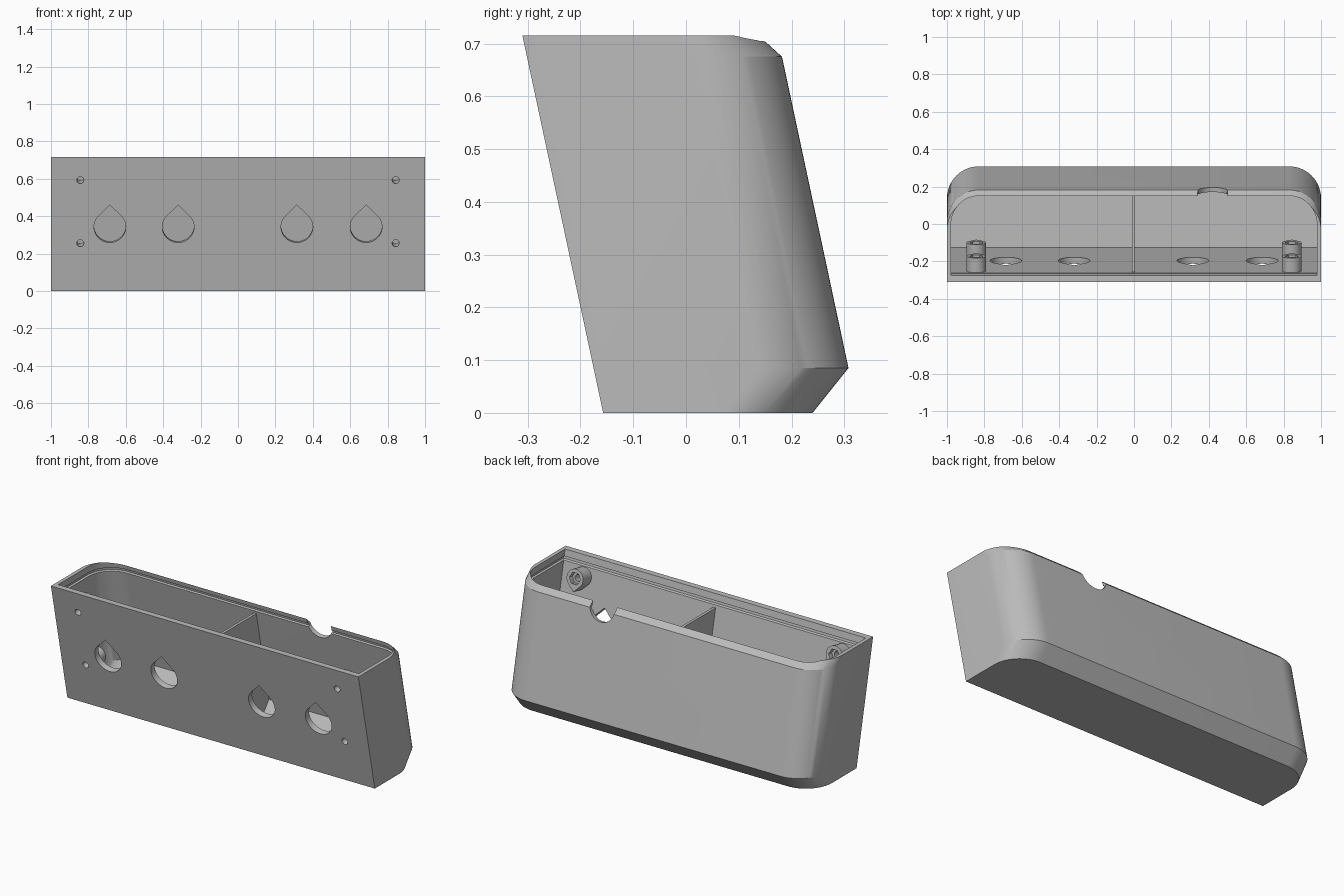
import bpy, bmesh, math
from mathutils import Vector

cube = bpy.data.objects.get("Cube")
if cube:
    bpy.data.objects.remove(cube, do_unlink=True)

LEAN = 0.214
grey = bpy.data.materials.new("plain_grey")
grey.use_nodes = True
grey.diffuse_color = (0.5, 0.5, 0.5, 1)
grey.node_tree.nodes["Principled BSDF"].inputs["Base Color"].default_value = (0.5, 0.5, 0.5, 1)

X = Vector((1, 0, 0))
UP = Vector((0, -LEAN, 1)).normalized()      # up along the leaning panel
IN = Vector((0, 1, LEAN)).normalized()       # from the panel into the box


def front(z):
    return -0.157 - LEAN * z


def loft(name, rings):
    """Closed solid through rings of equal point count."""
    bm = bmesh.new()
    loops = [[bm.verts.new(p) for p in ring] for ring in rings]
    n = len(loops[0])
    for a, b in zip(loops, loops[1:]):
        for i in range(n):
            j = (i + 1) % n
            bm.faces.new((a[i], a[j], b[j], b[i]))
    bm.faces.new(loops[0][::-1])
    bm.faces.new(loops[-1])
    bmesh.ops.recalc_face_normals(bm, faces=bm.faces)
    mesh = bpy.data.meshes.new(name)
    bm.to_mesh(mesh)
    bm.free()
    mesh.materials.append(grey)
    obj = bpy.data.objects.new(name, mesh)
    bpy.context.collection.objects.link(obj)
    return obj


def prism(name, pts, origin, u, v, axis, start, end):
    o = Vector(origin)
    return loft(name, [[o + u * a + v * b + axis * d for a, b in pts] for d in (start, end)])


def on_panel(name, pts, x, z, start, end):
    return prism(name, pts, (x, front(z), z), X, UP, IN, start, end)


def circle(r, n=32):
    return [(r * math.cos(math.tau * i / n), r * math.sin(math.tau * i / n)) for i in range(n)]


def teardrop(r, way=1, n=32):
    """Circle with a pointed end at 45 degrees."""
    pts = [(0, way * r * math.sqrt(2))]
    for i in range(n + 1):
        a = math.radians(135 + 270 * i / n)
        pts.append((r * math.cos(a), way * r * math.sin(a)))
    return pts


def outline(z, w, f, b, r, n=16):
    """Plan section: square front corners, rounded back corners."""
    pts = [Vector((-w, f, z)), Vector((w, f, z))]
    for side in (0, 1):
        for i in range(n + 1):
            a = math.pi / 2 * (side + i / n)
            cx = (w - r) * (1 - 2 * side)
            pts.append(Vector((cx + r * math.cos(a), b - r + r * math.sin(a), z)))
    return pts


def cut(obj, cutters):
    for c in cutters:
        c.hide_render = True
        mod = obj.modifiers.new("cut", "BOOLEAN")
        mod.operation, mod.solver, mod.object = "DIFFERENCE", "EXACT", c
        bpy.context.view_layer.objects.active = obj
        bpy.ops.object.modifier_apply(modifier=mod.name)
        bpy.data.objects.remove(c, do_unlink=True)


def smooth(obj):
    bpy.ops.object.select_all(action="DESELECT")
    obj.select_set(True)
    bpy.context.view_layer.objects.active = obj
    bpy.ops.object.shade_smooth_by_angle(angle=math.radians(25))


# Leaning shell with a sloped lower and upper back edge
shell = loft("box_shell", [outline(z, 1, front(z), b, 0.17) for z, b in
                           ((0, 0.24), (0.085, 0.308), (0.675, 0.182), (0.715, 0.138))])


# Cavity, with a shallow groove for a lid
def inner(z, grow=0):
    back = 0.326 - LEAN * z - 0.025 if z > 0.085 else 0.225 + 0.7 * (z - 0.02)
    return outline(z, 0.978 + grow, front(z) + 0.036 - grow, back + grow, 0.148 + grow)


cavity = loft("cavity", [inner(0.025), inner(0.09), inner(0.655), inner(0.66, 0.01),
                         inner(0.672, 0.01), inner(0.677), inner(0.8)])
cutters = [cavity]

# Teardrop openings and screw holes in the panel
for x in (-0.685, -0.32, 0.315, 0.685):
    cutters.append(on_panel("opening", teardrop(0.085), x, 0.342, -0.05, 0.08))
screws = [(x, z) for x in (-0.843, 0.843) for z in (0.255, 0.592)]
for x, z in screws:
    cutters.append(on_panel("screw_hole", circle(0.019, 20), x, z, -0.05, 0.08))

# Cable notch in the back rim
cutters.append(prism("notch", circle(0.08), (0.42, 0.17, 0.69), X, UP, IN, -0.1, 0.12))
cut(shell, cutters)
smooth(shell)

# Screw bosses with a nut pocket
for x, z in screws:
    boss = on_panel("screw_boss", teardrop(0.053, -1), x, z, 0.034, 0.115)
    cut(boss, [on_panel("bore", circle(0.019, 20), x, z, 0, 0.2),
               on_panel("nut_pocket", circle(0.036, 6), x, z, 0.085, 0.2)])
    smooth(boss)

# Central divider
profile = [(front(0.02) + 0.03, 0.02), (0.23, 0.02), (0.29, 0.085),
           (0.174, 0.64), (front(0.64) + 0.03, 0.64)]
prism("divider", profile, (-0.004, 0, 0), Vector((0, 1, 0)), Vector((0, 0, 1)), X, -0.008, 0.008)
